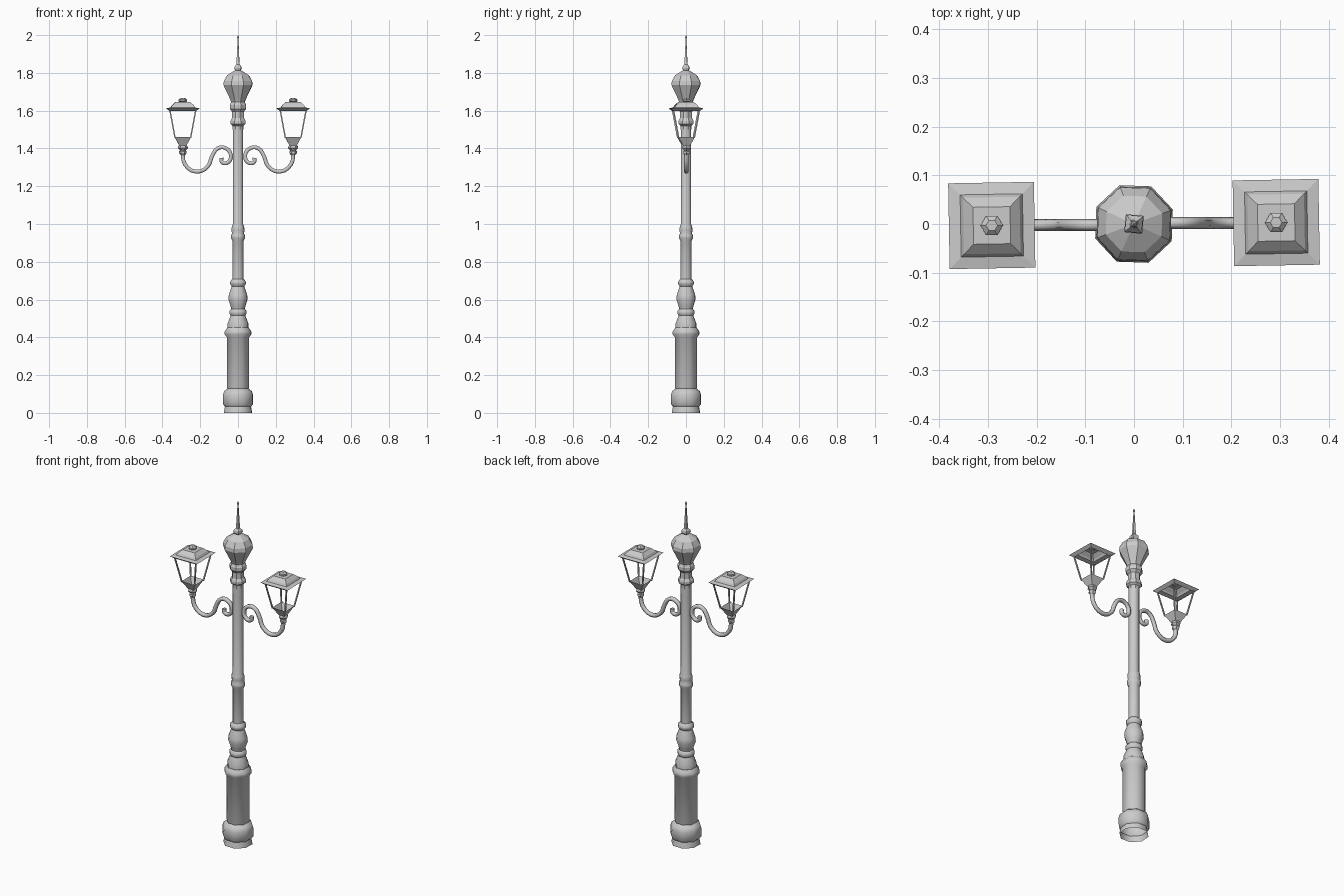
import bpy
from math import sin, cos, pi, radians
from mathutils import Vector

if "Cube" in bpy.data.objects:
    bpy.data.objects.remove(bpy.data.objects["Cube"])


def make_mesh(name, verts, faces, smooth=None):
    me = bpy.data.meshes.new(name)
    me.from_pydata(verts, [], faces)
    ob = bpy.data.objects.new(name, me)
    bpy.context.collection.objects.link(ob)
    if smooth:
        bpy.context.view_layer.objects.active = ob
        ob.select_set(True)
        bpy.ops.object.shade_smooth_by_angle(angle=radians(smooth))
        ob.select_set(False)
    return ob


def lathe(name, profile, sides, turn, cap_top=True, smooth=None):
    """Spin an (r, z) profile, listed from bottom to top."""
    verts, faces = [], []
    for r, z in profile:
        for k in range(sides):
            a = radians(turn) + 2 * pi * k / sides
            verts.append((r * cos(a), r * sin(a), z))
    for i in range(len(profile) - 1):
        for k in range(sides):
            a, b = i * sides + k, i * sides + (k + 1) % sides
            faces.append((a, b, b + sides, a + sides))
    if cap_top:
        faces.append(tuple(range(len(verts) - sides, len(verts))))
    return make_mesh(name, verts, faces, smooth)


def square(name, profile, cap_top=True):
    """Square frustum stack from (half width, z) pairs."""
    return lathe(name, [(h * 2 ** 0.5, z) for h, z in profile], 4, 46, cap_top)


# octagonal post: pedestal, vase, shaft and capital
TURN = 20.5
lathe("pedestal", [(.080, 0), (.074, .033), (.084, .045), (.085, .095), (.078, .115),
                   (.060, .128), (.063, .135), (.063, .40), (.075, .415), (.075, .432),
                   (.060, .452)], 8, TURN, smooth=46)
lathe("vase", [(.058, .45), (.058, .475), (.042, .515), (.048, .525), (.048, .54),
               (.038, .55), (.042, .565), (.054, .60), (.052, .625), (.036, .67),
               (.045, .683), (.045, .695), (.031, .71)], 8, TURN, smooth=46)
lathe("shaft", [(.031, .70), (.031, .91), (.039, .925), (.039, .94), (.033, .95),
                (.037, .965), (.035, .985), (.029, 1.0), (.029, 1.51)], 8, TURN, smooth=46)
lathe("capital", [(.030, 1.50), (.030, 1.52), (.043, 1.53), (.043, 1.545), (.034, 1.56),
                  (.034, 1.595), (.046, 1.61), (.046, 1.63), (.038, 1.645), (.044, 1.66),
                  (.082, 1.735), (.080, 1.757), (.062, 1.787), (.020, 1.812)], 8, TURN)

# four-sided spire with a small tip ball
lathe("spire", [(.014, 1.805), (.026, 1.822), (.024, 1.833), (.011, 1.845), (.003, 1.98),
                (.007, 1.988), (.001, 2.0)], 4, 40)

# scrolled arm, swept from a curve then turned into a mesh
path = [(.293, 1.385), (.281, 1.316), (.222, 1.277), (.160, 1.305), (.137, 1.36),
        (.105, 1.402), (.064, 1.401), (.038, 1.366), (.052, 1.327), (.085, 1.327),
        (.088, 1.35)]
cu = bpy.data.curves.new("arm_curve", 'CURVE')
cu.dimensions = '3D'
cu.bevel_depth, cu.bevel_resolution = .012, 1
cu.use_fill_caps = True
cu.resolution_u = 3
sp = cu.splines.new('BEZIER')
sp.bezier_points.add(len(path) - 1)
for p, (x, z) in zip(sp.bezier_points, path):
    p.co = (x, .002, z)
    p.handle_left_type = p.handle_right_type = 'AUTO'
tmp = bpy.data.objects.new("arm_curve", cu)
bpy.context.collection.objects.link(tmp)
bpy.context.view_layer.update()
arm_mesh = bpy.data.meshes.new_from_object(tmp.evaluated_get(bpy.context.evaluated_depsgraph_get()))
bpy.data.objects.remove(tmp)
arm = bpy.data.objects.new("arm", arm_mesh)
bpy.context.collection.objects.link(arm)

# lantern: socket, open bowl, hollow roof, knob
socket = lathe("lantern_socket", [(.012, 1.365), (.020, 1.375), (.020, 1.385), (.015, 1.39),
                                  (.027, 1.402), (.025, 1.412), (.016, 1.42)], 6, 0)
bowl = square("lantern_bowl", [(.017, 1.412), (.043, 1.46)], cap_top=False)
roof = square("lantern_roof", [(.069, 1.598), (.088, 1.612), (.064, 1.617), (.058, 1.628),
                               (.038, 1.646)])
knob = lathe("lantern_knob", [(.014, 1.643), (.023, 1.65), (.023, 1.658), (.012, 1.667)], 6, 0)

# four slanted glazing bars
verts, faces = [], []
w = .0035
for sx in (-1, 1):
    for sy in (-1, 1):
        n = len(verts)
        for h, z in ((.041, 1.455), (.069, 1.605)):
            for dx, dy in ((-w, -w), (w, -w), (w, w), (-w, w)):
                verts.append((sx * h + dx, sy * h + dy, z))
        faces += [(n + k, n + (k + 1) % 4, n + 4 + (k + 1) % 4, n + 4 + k) for k in range(4)]
bars = make_mesh("lantern_bars", verts, faces)

for ob in (socket, bowl, roof, knob, bars):
    ob.location = Vector((.292, .003, 0))

# opposite arm and lantern: half turn about the post
for ob in (arm, socket, bowl, roof, knob, bars):
    twin = bpy.data.objects.new(ob.name + "_left", ob.data)
    twin.location = (-ob.location.x, -ob.location.y, 0)
    twin.rotation_euler.z = pi
    bpy.context.collection.objects.link(twin)
